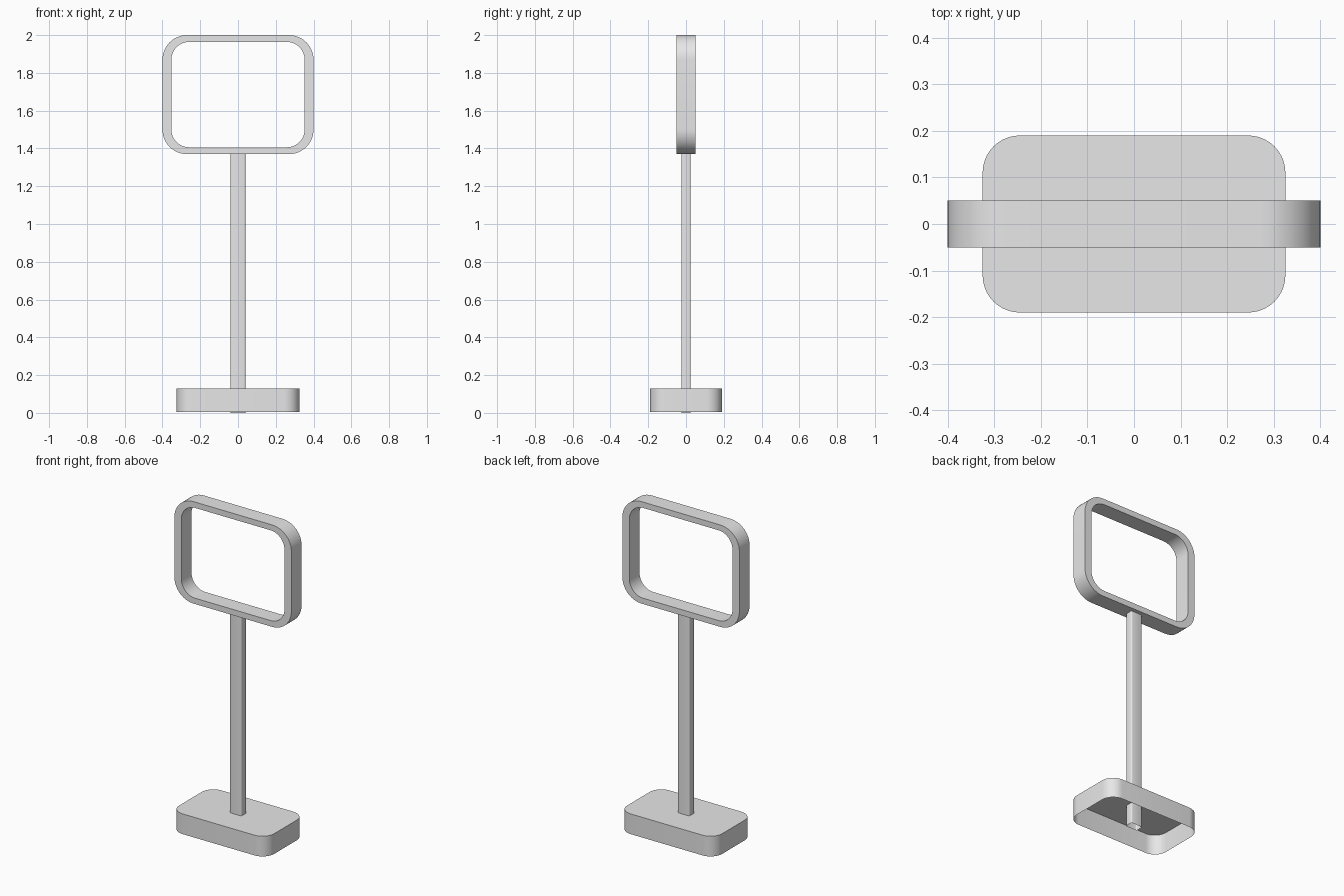
import bpy, bmesh
from math import cos, sin, pi, radians

cube = bpy.data.objects.get("Cube")
if cube:
    bpy.data.objects.remove(cube)

GREY = (0.8, 0.8, 0.8, 1)
grey = bpy.data.materials.new("plain_grey")
grey.use_nodes = True
grey.diffuse_color = GREY
grey.node_tree.nodes["Principled BSDF"].inputs["Base Color"].default_value = GREY


def rounded_rect(hx, hy, r, steps):
    """Counter-clockwise outline of a rectangle with rounded corners."""
    corners = [(1, 1), (-1, 1), (-1, -1), (1, -1)]
    pts = []
    for i, (sx, sy) in enumerate(corners):
        for k in range(steps + 1):
            a = (i + k / steps) * pi / 2
            pts.append((sx * (hx - r) + r * cos(a), sy * (hy - r) + r * sin(a)))
    return pts


def add_loop(bm, pts, place):
    return [bm.verts.new(place(u, v)) for u, v in pts]


def bridge(bm, a, b):
    n = len(a)
    for i in range(n):
        j = (i + 1) % n
        bm.faces.new((a[i], a[j], b[j], b[i]))


def finish(bm, name):
    mesh = bpy.data.meshes.new(name)
    bm.to_mesh(mesh)
    bm.free()
    mesh.materials.append(grey)
    obj = bpy.data.objects.new(name, mesh)
    bpy.context.collection.objects.link(obj)
    bpy.ops.object.select_all(action='DESELECT')
    obj.select_set(True)
    bpy.context.view_layer.objects.active = obj
    bpy.ops.object.shade_smooth_by_angle(angle=radians(35))


def upright_shell(name, outline, z0, z1, cap):
    """Vertical wall along an outline, open below, optionally closed on top."""
    bm = bmesh.new()
    low = add_loop(bm, outline, lambda u, v: (u, v, z0))
    high = add_loop(bm, outline, lambda u, v: (u, v, z1))
    bridge(bm, low, high)
    if cap:
        bm.faces.new(high)
    finish(bm, name)


# Hollow foot, open underneath
upright_shell("base", rounded_rect(0.325, 0.19, 0.08, 10), 0.005, 0.13, True)

# Hollow post running from the floor up to the frame
upright_shell("post", rounded_rect(0.04, 0.025, 0.008, 3), 0, 1.372, False)

# Rounded rectangular frame
bm = bmesh.new()
outer = rounded_rect(0.4, 0.315, 0.13, 12)
inner = rounded_rect(0.353, 0.279, 0.095, 12)
loops = [add_loop(bm, pts, lambda u, v, y=y: (u, y, 1.685 + v))
         for pts, y in ((outer, -0.05), (outer, 0.05), (inner, 0.05), (inner, -0.05))]
for i in range(4):
    bridge(bm, loops[i], loops[(i + 1) % 4])
bmesh.ops.recalc_face_normals(bm, faces=bm.faces)
finish(bm, "sign_frame")
